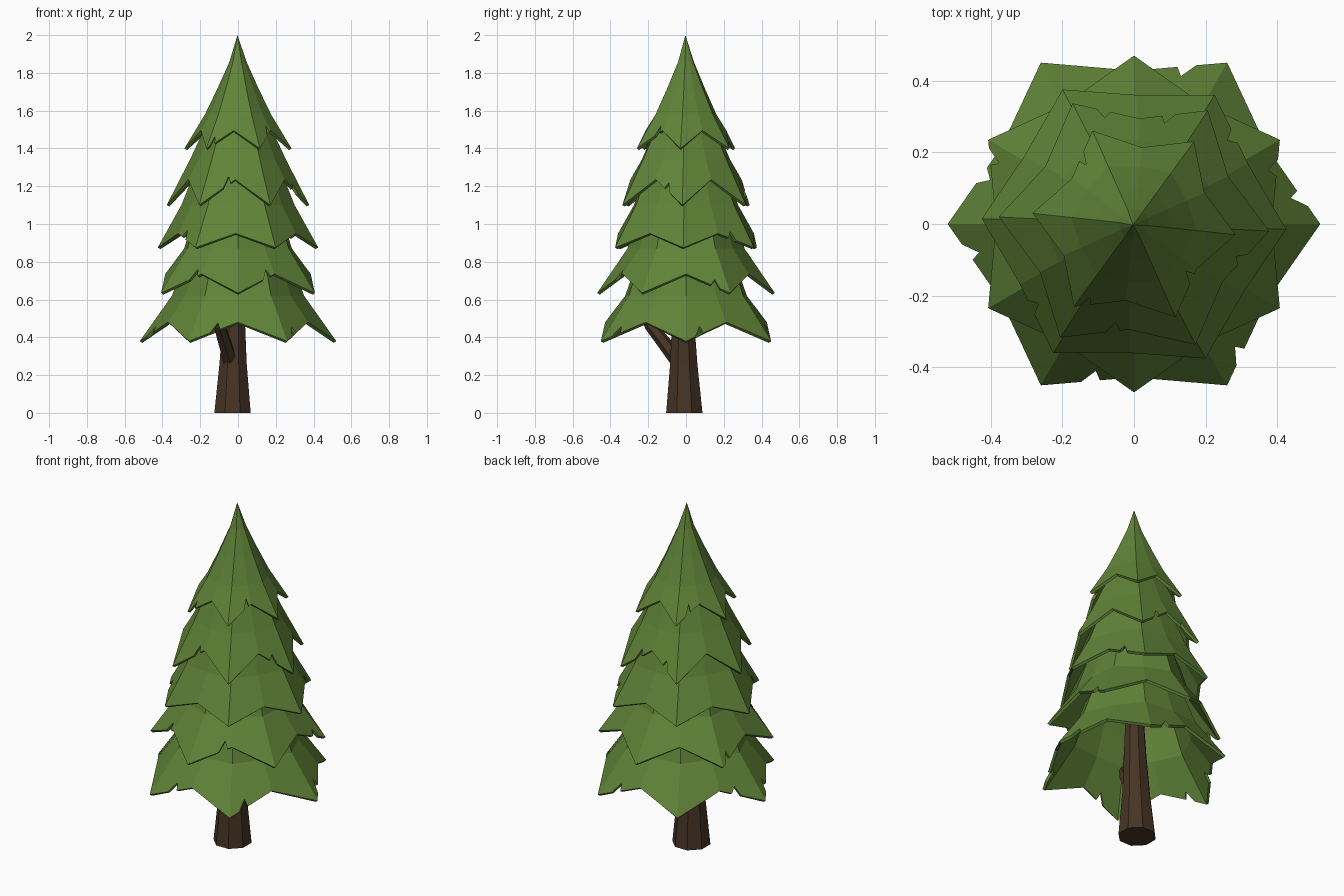
import bpy, bmesh, math
from mathutils import Vector

if "Cube" in bpy.data.objects:
    bpy.data.objects.remove(bpy.data.objects["Cube"])


def material(name, rgb):
    m = bpy.data.materials.new(name)
    m.diffuse_color = (*rgb, 1)
    m.use_nodes = True
    m.node_tree.nodes["Principled BSDF"].inputs["Base Color"].default_value = m.diffuse_color
    return m


GREEN = material("needle_green", (0.117, 0.228, 0.039))
BROWN = material("bark_brown", (0.061, 0.034, 0.018))


def finish(bm, name, mat):
    mesh = bpy.data.meshes.new(name)
    bm.to_mesh(mesh)
    bm.free()
    ob = bpy.data.objects.new(name, mesh)
    bpy.context.collection.objects.link(ob)
    mesh.materials.append(mat)
    return ob


def polar(r, deg, z):
    a = math.radians(deg)
    return Vector((r * math.cos(a), r * math.sin(a), z))


def tier(name, rot, tip, valley, rings, apex, notches):
    """Hollow skirt: star-shaped rim with six tips, small torn notches, rings rising to an apex."""
    bm = bmesh.new()
    rim = []
    for i in range(12):
        r, z = valley if i % 2 else tip
        rim.append(bm.verts.new(polar(r, rot + 30 * i, z)))
    # rings are nearly hexagonal, so the folds run up from the tips
    rows = [[bm.verts.new(polar(r * (0.92 if i % 2 else 1), rot + 30 * i, z)) for i in range(12)]
            for r, z in rings]
    top = bm.verts.new((-0.003, -0.003, apex))
    cuts = {}
    for a in notches:
        i, f = divmod(((a - rot) % 360) / 30, 1)
        cuts[int(i)] = min(max(f, 0.2), 0.8)
    for i in range(12):
        j = (i + 1) % 12
        low = [rim[i]]
        if i in cuts:
            # V-shaped notch pushed up the slope
            t = cuts[i]
            p, q = rim[i].co, rim[j].co
            up = rows[0][i].co.lerp(rows[0][j].co, t)
            deep = p.lerp(q, t + 0.03)
            deep = deep + (up - deep).normalized() * 0.05
            low += [bm.verts.new(c) for c in (p.lerp(q, t - 0.1), deep, p.lerp(q, t + 0.1))]
        bm.faces.new(low + [rim[j], rows[0][j], rows[0][i]])
        for a, b in zip(rows, rows[1:]):
            bm.faces.new((a[i], a[j], b[j], b[i]))
        bm.faces.new((rows[-1][i], rows[-1][j], top))
    ob = finish(bm, name, GREEN)
    s = ob.modifiers.new("thickness", "SOLIDIFY")
    s.thickness = 0.016
    s.offset = -1


# Five foliage tiers: rotation, tip (radius, z), valley (radius, z), upper rings, apex, notch angles
tier("foliage_tier_1", 0, (0.52, 0.38), (0.428, 0.48),
     [(0.35, 0.62), (0.29, 0.78), (0.17, 1.0)], 1.15, (10, 73, 161, 191, 256, 310))
tier("foliage_tier_2", 30, (0.47, 0.635), (0.385, 0.735),
     [(0.31, 0.87), (0.25, 1.05), (0.15, 1.25)], 1.4, (20, 150, 236, 296))
tier("foliage_tier_3", -2, (0.425, 0.875), (0.36, 0.95),
     [(0.30, 1.1), (0.22, 1.3), (0.12, 1.5)], 1.6, (40, 218))
tier("foliage_tier_4", -3, (0.378, 1.1), (0.295, 1.235),
     [(0.255, 1.34), (0.18, 1.5), (0.1, 1.65)], 1.75, (74, 103, 260, 340))
tier("foliage_tier_5", -6, (0.285, 1.4), (0.215, 1.495),
     [(0.176, 1.58), (0.108, 1.72), (0.045, 1.86)], 2.0, (130, 235, 320))


def tube(name, path, sides):
    """Tapered faceted tube through (x, y, z, radius) points."""
    bm = bmesh.new()
    pts = [Vector(p[:3]) for p in path]
    # the trunk keeps level rings, slanted parts follow their path
    d = (pts[-1] - pts[0]).normalized()
    d = Vector((0, 0, 1)) if d.z > 0.98 else d
    q = Vector((0, 0, 1)).rotation_difference(d)
    rows = [[bm.verts.new(c + q @ polar(p[3], 360 / sides * (i + 0.5), 0)) for i in range(sides)]
            for c, p in zip(pts, path)]
    for a, b in zip(rows, rows[1:]):
        for i in range(sides):
            j = (i + 1) % sides
            bm.faces.new((a[i], a[j], b[j], b[i]))
    bm.faces.new(rows[0][::-1])
    bm.faces.new(rows[-1])
    return finish(bm, name, BROWN)


# Trunk and the short side branch
tube("trunk", [(-0.029, -0.009, 0, 0.104), (-0.026, -0.012, 0.26, 0.078),
               (-0.022, -0.015, 0.48, 0.064), (-0.01, -0.01, 0.85, 0.045)], 8)
tube("side_branch", [(-0.04, -0.04, 0.27, 0.04), (-0.07, -0.115, 0.37, 0.037),
                     (-0.1, -0.19, 0.465, 0.032), (-0.11, -0.22, 0.53, 0.024)], 6)
